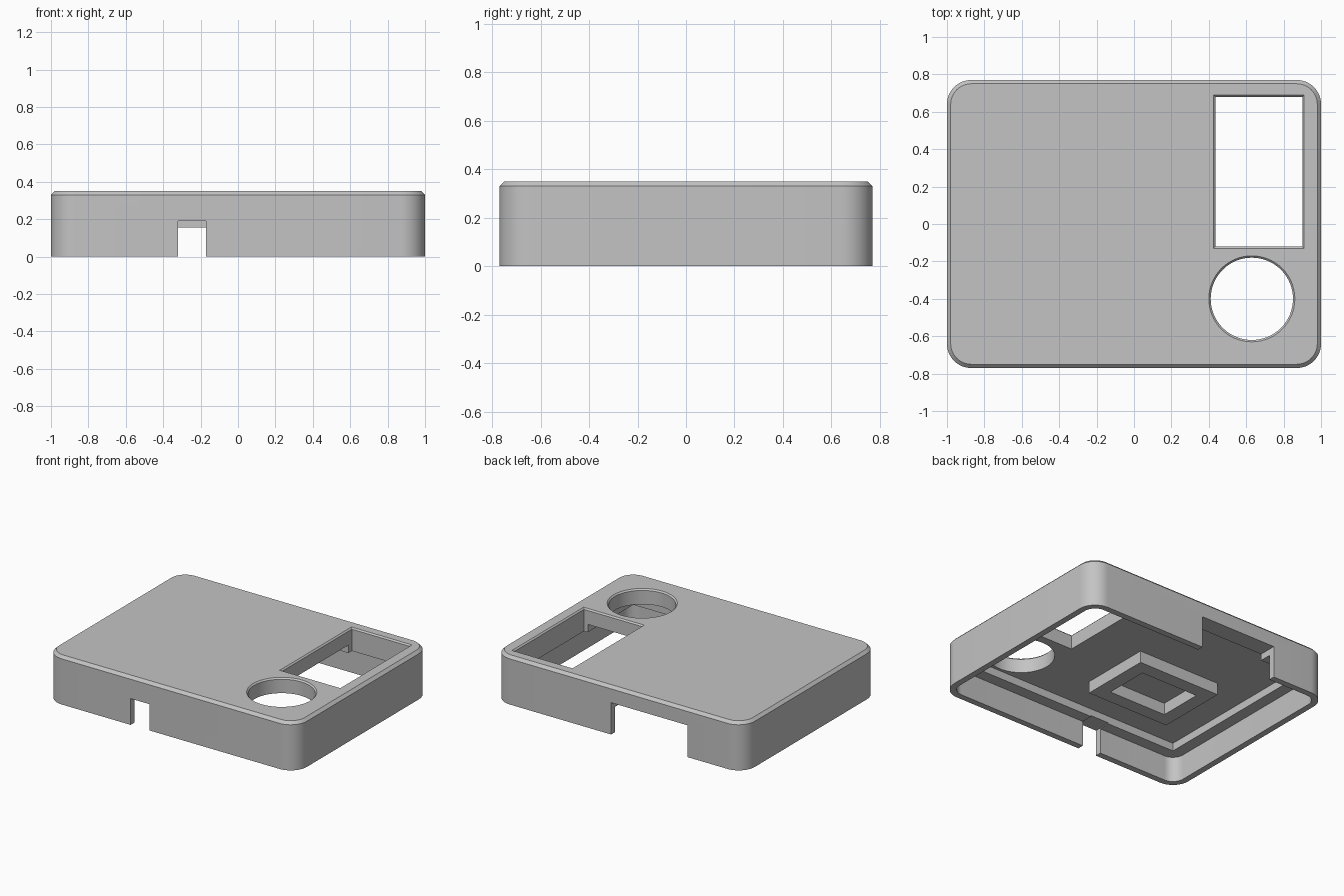
import bpy, bmesh
from math import cos, sin, pi

cube = bpy.data.objects.get("Cube")
if cube:
    bpy.data.objects.remove(cube, do_unlink=True)

grey = bpy.data.materials.new("light_grey_plastic")
grey.use_nodes = True
colour = (0.55, 0.55, 0.55, 1)
grey.diffuse_color = colour
grey.node_tree.nodes["Principled BSDF"].inputs["Base Color"].default_value = colour


def outline(x0, x1, y0, y1, r, steps=12):
    """Counter-clockwise rectangle, with corners rounded by r."""
    corners = [(x1, y1, -1, -1), (x0, y1, 1, -1), (x0, y0, 1, 1), (x1, y0, -1, 1)]
    pts = []
    for i, (x, y, sx, sy) in enumerate(corners):
        if r == 0:
            pts.append((x, y))
            continue
        for k in range(steps + 1):
            a = (i + k / steps) * pi / 2
            pts.append((x + sx * r + r * cos(a), y + sy * r + r * sin(a)))
    return pts


def disc(cx, cy, r, n=64):
    return [(cx + r * cos(2 * pi * i / n), cy + r * sin(2 * pi * i / n)) for i in range(n)]


def loft(name, layers):
    """Solid through stacked (outline, height) layers."""
    bm = bmesh.new()
    rings = [[bm.verts.new((x, y, z)) for x, y in pts] for pts, z in layers]
    for low, high in zip(rings, rings[1:]):
        n = len(low)
        for i in range(n):
            j = (i + 1) % n
            bm.faces.new((low[i], low[j], high[j], high[i]))
    bm.faces.new(rings[0][::-1])
    bm.faces.new(rings[-1])
    bmesh.ops.recalc_face_normals(bm, faces=bm.faces)
    mesh = bpy.data.meshes.new(name)
    bm.to_mesh(mesh)
    bm.free()
    mesh.materials.append(grey)
    obj = bpy.data.objects.new(name, mesh)
    bpy.context.collection.objects.link(obj)
    return obj


def box(name, x0, x1, y0, y1, z0, z1):
    pts = outline(x0, x1, y0, y1, 0)
    return loft(name, [(pts, z0), (pts, z1)])


def combine(target, tool, operation="DIFFERENCE"):
    """Apply a boolean and drop the tool object."""
    tool.hide_render = True
    mod = target.modifiers.new(tool.name, "BOOLEAN")
    mod.object, mod.operation, mod.solver = tool, operation, "EXACT"
    bpy.ops.object.select_all(action="DESELECT")
    bpy.context.view_layer.objects.active = target
    target.select_set(True)
    bpy.ops.object.modifier_apply(modifier=mod.name)
    bpy.data.objects.remove(tool, do_unlink=True)


W, D, H, R = 1.0, 0.77, 0.35, 0.13
WALL, LEDGE, CEILING, CHAMFER = 0.045, 0.13, 0.24, 0.02


def inset(t):
    return outline(-W + t, W - t, -D + t, D - t, R - t)


# Outer shell with a chamfered top edge
case = loft("case_lid", [(inset(0), 0), (inset(0), H - CHAMFER), (inset(CHAMFER), H)])

# Wide lower cavity, then a narrower upper one that leaves a ledge all round
combine(case, loft("lower_cavity", [(inset(WALL), -0.1), (inset(WALL), 0.183)]))
combine(case, box("upper_cavity", -W + LEDGE, W - LEDGE, -D + LEDGE, D - LEDGE, 0.1, CEILING))

# Raised frame under the ceiling, with a pocket in it
combine(case, box("inner_frame", -0.59, 0.07, -0.375, 0.15, 0.155, 0.27), "UNION")
combine(case, box("frame_pocket", -0.49, -0.03, -0.275, 0.05, 0.1, CEILING))

# Cable notches in the front and back walls
combine(case, box("front_notch", -0.32, -0.17, -0.9, -0.6, -0.1, 0.19))
combine(case, box("back_notch", -0.55, 0.06, 0.6, 0.9, -0.1, 0.23))


# Screen window and round dial hole, both with a fine chamfer at the top
def opening(name, shape):
    c = 0.01
    combine(case, loft(name, [(shape(0), 0.1), (shape(0), H - c), (shape(2 * c), H + c)]))


opening("window", lambda g: outline(0.435 - g, 0.9 + g, -0.12 - g, 0.68 + g, 0))
opening("dial_hole", lambda g: disc(0.63, -0.4, 0.22 + g))

bpy.ops.object.shade_smooth_by_angle(angle=pi / 7)
